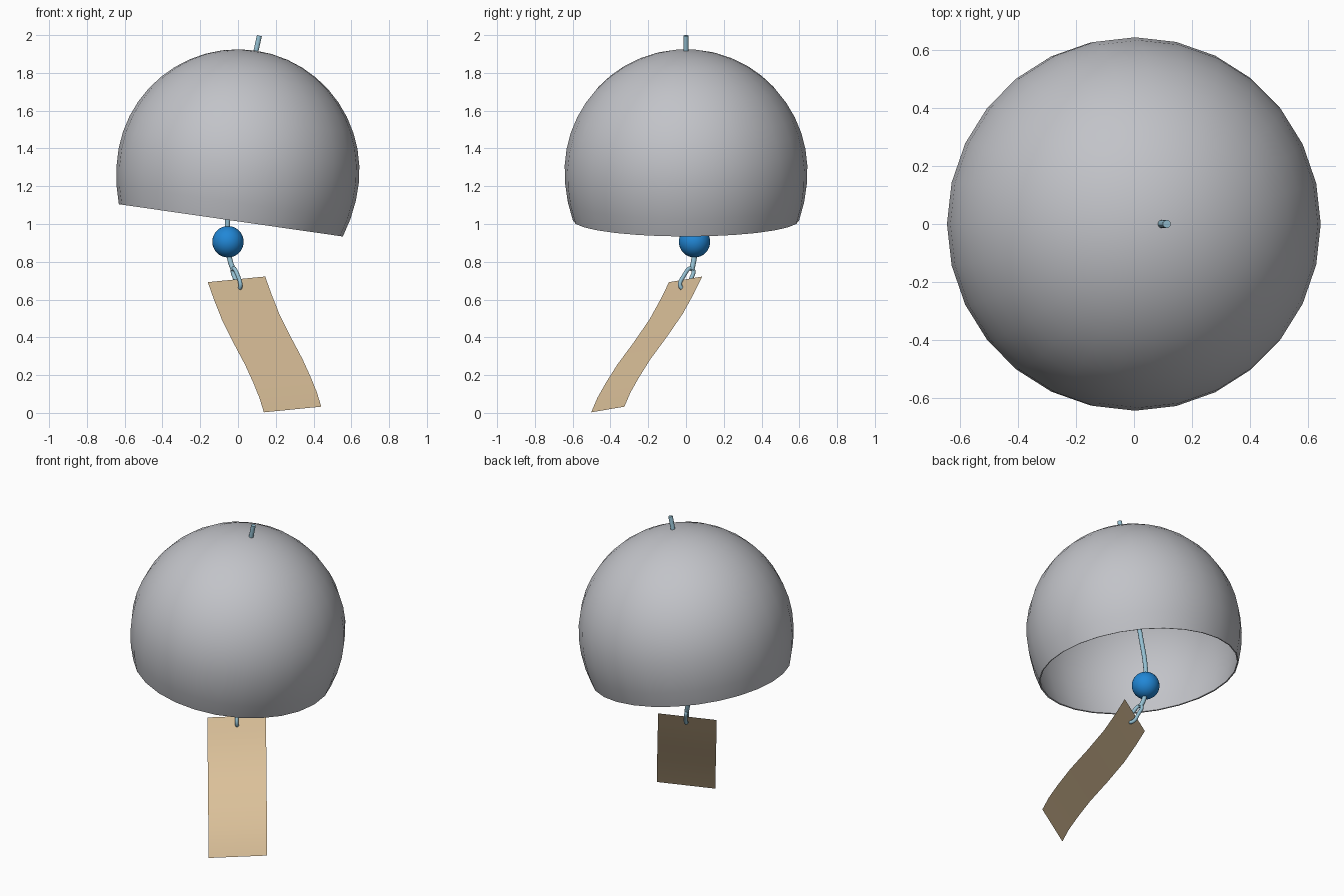
import bpy, math
from mathutils import Vector, Matrix

if "Cube" in bpy.data.objects:
    bpy.data.objects.remove(bpy.data.objects["Cube"])


def material(name, rgb):
    def lin(c):
        return c / 12.92 if c <= 0.04045 else ((c + 0.055) / 1.055) ** 2.4
    m = bpy.data.materials.new(name)
    m.diffuse_color = (*[lin(c) for c in rgb], 1)
    m.use_nodes = True
    m.node_tree.nodes["Principled BSDF"].inputs["Base Color"].default_value = m.diffuse_color
    return m


GREY = material("bell grey", (0.76, 0.765, 0.785))
BLUE = material("bead blue", (0.13, 0.53, 0.84))
CORD = material("cord pale blue", (0.58, 0.75, 0.82))
PAPER = material("paper tan", (0.87, 0.765, 0.61))


def mesh_object(name, verts, faces, mat):
    me = bpy.data.meshes.new(name)
    me.from_pydata([tuple(v) for v in verts], [], faces)
    me.materials.append(mat)
    me.shade_smooth()
    ob = bpy.data.objects.new(name, me)
    bpy.context.collection.objects.link(ob)
    return ob


def cord(name, points, radius, closed=False):
    cu = bpy.data.curves.new(name, 'CURVE')
    cu.dimensions = '3D'
    cu.bevel_depth = radius
    cu.bevel_resolution = 3
    cu.resolution_u = 6
    cu.use_fill_caps = True
    sp = cu.splines.new('BEZIER')
    sp.bezier_points.add(len(points) - 1)
    for bp, p in zip(sp.bezier_points, points):
        bp.co = p
        bp.handle_left_type = bp.handle_right_type = 'AUTO'
    sp.use_cyclic_u = closed
    cu.materials.append(CORD)
    ob = bpy.data.objects.new(name, cu)
    bpy.context.collection.objects.link(ob)
    bpy.ops.object.select_all(action='DESELECT')
    ob.select_set(True)
    bpy.context.view_layer.objects.active = ob
    bpy.ops.object.convert(target='MESH')
    bpy.ops.object.shade_smooth_by_angle(angle=math.radians(50))
    return ob


# Bell: open dome turned around a tilted axis
SEG, R, RINGS = 28, 0.643, 14
TILT = Matrix.Rotation(math.radians(8.2), 4, 'Y')
CENTRE = Vector((0, 0, 1.282))
low = -math.acos(0.599 / R)
verts, faces = [], []
for i in range(RINGS):
    a = low + (math.pi / 2 - low) * i / RINGS
    h = math.sin(a) * (R if a > 0 else 0.73)
    for j in range(SEG):
        t = 2 * math.pi * j / SEG
        verts.append(CENTRE + TILT @ Vector((R * math.cos(a) * math.cos(t),
                                             R * math.cos(a) * math.sin(t), h)))
verts.append(CENTRE + TILT @ Vector((0, 0, R)))
for i in range(RINGS - 1):
    for j in range(SEG):
        k = (j + 1) % SEG
        faces.append((i * SEG + j, i * SEG + k, (i + 1) * SEG + k, (i + 1) * SEG + j))
last = (RINGS - 1) * SEG
for j in range(SEG):
    faces.append((last + j, last + (j + 1) % SEG, len(verts) - 1))
bell = mesh_object("bell", verts, faces, GREY)
shell = bell.modifiers.new("thin wall", 'SOLIDIFY')
shell.thickness = 0.008
shell.offset = -1
bpy.context.view_layer.objects.active = bell
bell.select_set(True)
bpy.ops.object.modifier_apply(modifier=shell.name)
bpy.ops.object.shade_smooth_by_angle(angle=math.radians(40))

# Hanging cord through bell and bead, then the loop through the paper
cord("hanging_cord", [(0.113, 0, 1.997), (0.092, 0, 1.9), (0.03, 0.005, 1.6),
                      (-0.03, 0.025, 1.25), (-0.055, 0.043, 1.02), (-0.053, 0.045, 0.9),
                      (-0.045, 0.043, 0.82), (-0.025, 0.03, 0.755)], 0.014)
cord("paper_loop", [(-0.027, 0.032, 0.762), (0.0, -0.012, 0.725), (0.012, -0.028, 0.665),
                    (0.002, -0.004, 0.662), (-0.012, 0.022, 0.70)], 0.011, closed=True)

# Bead
bpy.ops.mesh.primitive_uv_sphere_add(segments=32, ring_count=16, radius=0.083,
                                     location=(-0.053, 0.045, 0.906))
bead = bpy.context.object
bead.name = "bead"
bead.data.materials.append(BLUE)
bpy.ops.object.shade_smooth()

# Paper strip blown sideways: S-shaped sheet, (share of drift, height)
path = [(0, .692), (.11, .60), (.25, .495), (.45, .375), (.665, .255),
        (.81, .16), (.92, .08), (1, .003)]
across = Vector((0.304, 0.176, 0.03))
verts, faces = [], []
for f, z in path:
    p = Vector((-0.16 + 0.297 * f, -0.09 - 0.412 * f, z))
    verts += [p, p + across]
for i in range(len(path) - 1):
    faces.append((2 * i, 2 * i + 2, 2 * i + 3, 2 * i + 1))
mesh_object("paper_strip", verts, faces, PAPER)
